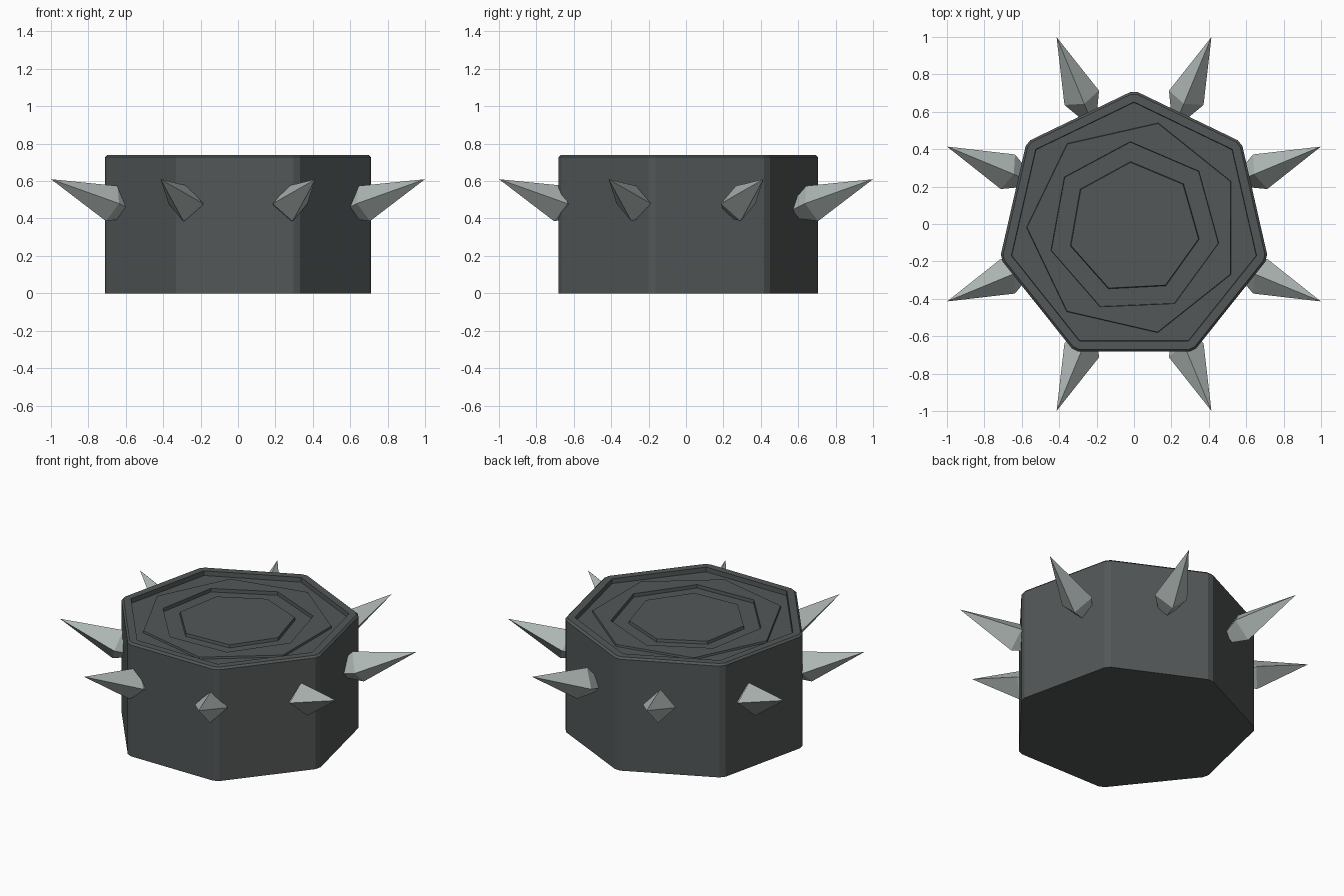
import bpy, bmesh, math
from mathutils import Vector, Matrix

if "Cube" in bpy.data.objects:
    bpy.data.objects.remove(bpy.data.objects["Cube"])

CY = -0.02   # centre of the seven-sided body


def material(name, rgb):
    m = bpy.data.materials.new(name)
    m.diffuse_color = (*rgb, 1)
    m.use_nodes = True
    m.node_tree.nodes["Principled BSDF"].inputs["Base Color"].default_value = m.diffuse_color
    return m


dark = material("dark_grey", (0.085, 0.095, 0.095))
steel = material("steel_grey", (0.42, 0.47, 0.455))


def make_object(name, bm, mat):
    bmesh.ops.recalc_face_normals(bm, faces=bm.faces)
    me = bpy.data.meshes.new(name)
    bm.to_mesh(me)
    bm.free()
    me.materials.append(mat)
    ob = bpy.data.objects.new(name, me)
    bpy.context.collection.objects.link(ob)
    return ob


def ring(bm, radius, z, turn=90, sides=7):
    return [bm.verts.new((radius * math.cos(math.radians(turn) + math.tau * i / sides),
                          CY + radius * math.sin(math.radians(turn) + math.tau * i / sides), z))
            for i in range(sides)]


def skin(bm, rings):
    for a, b in zip(rings, rings[1:]):
        n = len(a)
        for i in range(n):
            bm.faces.new((a[i], a[(i + 1) % n], b[(i + 1) % n], b[i]))


# Body: seven-sided drum with twisted steps sunk into its top
bm = bmesh.new()
levels = [(0.735, 0, 90), (0.735, 0.74, 90), (0.672, 0.74, 90), (0.67, 0.71, 90),
          (0.575, 0.71, 77), (0.572, 0.722, 77), (0.46, 0.722, 92.5),
          (0.458, 0.70, 92.5), (0.354, 0.70, 93), (0.35, 0.718, 93)]
rings = [ring(bm, *lv) for lv in levels]
skin(bm, rings)
bm.faces.new(rings[0])
bm.faces.new(rings[-1])
# soften the upright corners and the upper rim
upright = [e for e in bm.edges if abs(e.verts[0].co.z - e.verts[1].co.z) > 0.5]
bmesh.ops.bevel(bm, geom=upright, offset=0.022, segments=1, affect='EDGES')
rim = [e for e in bm.edges if all(v.co.z > 0.739 and (v.co.xy - Vector((0, CY))).length > 0.69
                                  for v in e.verts)
       and any(f.normal.z < 0.5 for f in e.link_faces)]
bm.normal_update()
rim = [e for e in rim if len(e.link_faces) == 2
       and any(abs(f.normal.z) < 0.2 for f in e.link_faces)
       and any(abs(f.normal.z) > 0.8 for f in e.link_faces)]
bmesh.ops.bevel(bm, geom=rim, offset=0.012, segments=1, affect='EDGES')
make_object("drum_body", bm, dark)

# Spikes: four-sided crystals, tilted upward, around the body
tilt = math.radians(20)
for k in range(8):
    a = math.radians(22.5 + 45 * k)
    out = Vector((math.cos(a), math.sin(a), 0))
    axis = out * math.cos(tilt) + Vector((0, 0, math.sin(tilt)))
    side = Vector((-math.sin(a), math.cos(a), 0))
    up = axis.cross(side)
    centre = out * 0.73 + Vector((0, 0, 0.48))
    bm = bmesh.new()
    loops = []
    for r, s in ((0.05, -0.10), (0.10, 0)):
        loops.append([bm.verts.new(centre + axis * s + side * r * math.cos(t * math.pi / 2)
                                   + up * r * math.sin(t * math.pi / 2)) for t in range(4)])
    skin(bm, loops)
    bm.faces.new(loops[0])
    tip = bm.verts.new(out * 1.082 + Vector((0, 0, 0.61)))
    for i in range(4):
        bm.faces.new((loops[1][i], loops[1][(i + 1) % 4], tip))
    make_object(f"spike_{k + 1}", bm, steel)
